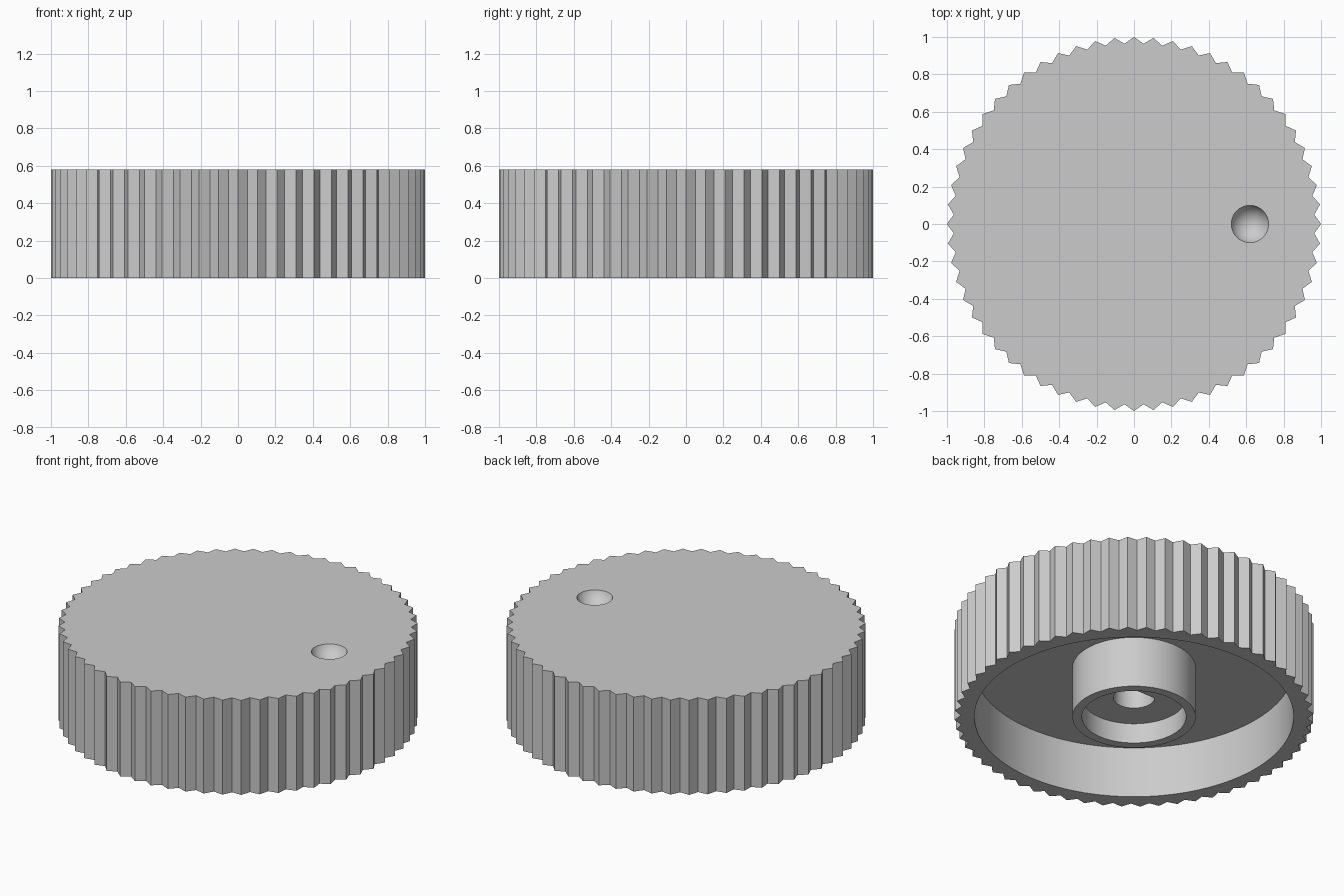
import bpy, bmesh, math

if "Cube" in bpy.data.objects:
    bpy.data.objects.remove(bpy.data.objects["Cube"])

HEIGHT = 0.58
TEETH = 60


def prism(name, outline, z0, z1):
    """Closed prism from a 2D outline."""
    bm = bmesh.new()
    base = bm.faces.new([bm.verts.new((x, y, z0)) for x, y in outline])
    ext = bmesh.ops.extrude_face_region(bm, geom=[base], use_keep_orig=True)
    for v in ext["geom"]:
        if isinstance(v, bmesh.types.BMVert):
            v.co.z = z1
    bmesh.ops.recalc_face_normals(bm, faces=bm.faces)
    me = bpy.data.meshes.new(name)
    bm.to_mesh(me)
    bm.free()
    ob = bpy.data.objects.new(name, me)
    bpy.context.collection.objects.link(ob)
    return ob


def circle(r, n=96):
    return [(r * math.cos(2 * math.pi * i / n), r * math.sin(2 * math.pi * i / n)) for i in range(n)]


def combine(target, tool, operation):
    """Apply a boolean and remove the helper."""
    mod = target.modifiers.new("bool", "BOOLEAN")
    mod.operation = operation
    mod.solver = "EXACT"
    mod.object = tool
    bpy.context.view_layer.objects.active = target
    bpy.ops.object.modifier_apply(modifier=mod.name)
    bpy.data.objects.remove(tool)


# Knurled body: alternating tip and valley radii
rim = []
for i in range(2 * TEETH):
    a = math.pi * i / TEETH
    r = 1.0 if i % 2 == 0 else 0.965
    rim.append((r * math.cos(a), r * math.sin(a)))
knob = prism("knurled_knob", rim, 0, HEIGHT)

# Hollow underside, central hub and its counterbore
combine(knob, prism("cavity_cutter", circle(0.888, 128), -0.1, 0.313), "DIFFERENCE")
combine(knob, prism("hub", circle(0.343), 0, 0.36), "UNION")
combine(knob, prism("counterbore_cutter", circle(0.29), -0.1, 0.123), "DIFFERENCE")

# D-shaped blind shaft hole, flat towards the back
flat = 0.07
a0 = math.asin(flat / 0.115)
span = math.pi + 2 * a0
d_shape = [(0.115 * math.cos(math.pi - a0 + span * i / 48),
            0.115 * math.sin(math.pi - a0 + span * i / 48)) for i in range(49)]
combine(knob, prism("shaft_cutter", d_shape, 0.05, 0.45), "DIFFERENCE")

# Round finger dimple in the top
depth, rad = 0.07, 0.1
R = (rad ** 2 + depth ** 2) / (2 * depth)
bpy.ops.mesh.primitive_uv_sphere_add(segments=48, ring_count=32, radius=R,
                                     location=(0.62, 0, HEIGHT + R - depth))
dimple = bpy.context.object
bpy.context.view_layer.update()
combine(knob, dimple, "DIFFERENCE")

# Single grey plastic
grey = bpy.data.materials.new("grey_plastic")
grey.diffuse_color = (0.6, 0.6, 0.6, 1)
grey.use_nodes = True
grey.node_tree.nodes["Principled BSDF"].inputs["Base Color"].default_value = grey.diffuse_color
knob.data.materials.clear()
knob.data.materials.append(grey)
for p in knob.data.polygons:
    p.material_index = 0

# Smooth round walls, keep knurls and rims crisp
bpy.ops.object.select_all(action="DESELECT")
knob.select_set(True)
bpy.context.view_layer.objects.active = knob
bpy.ops.object.shade_smooth_by_angle(angle=math.radians(25))
